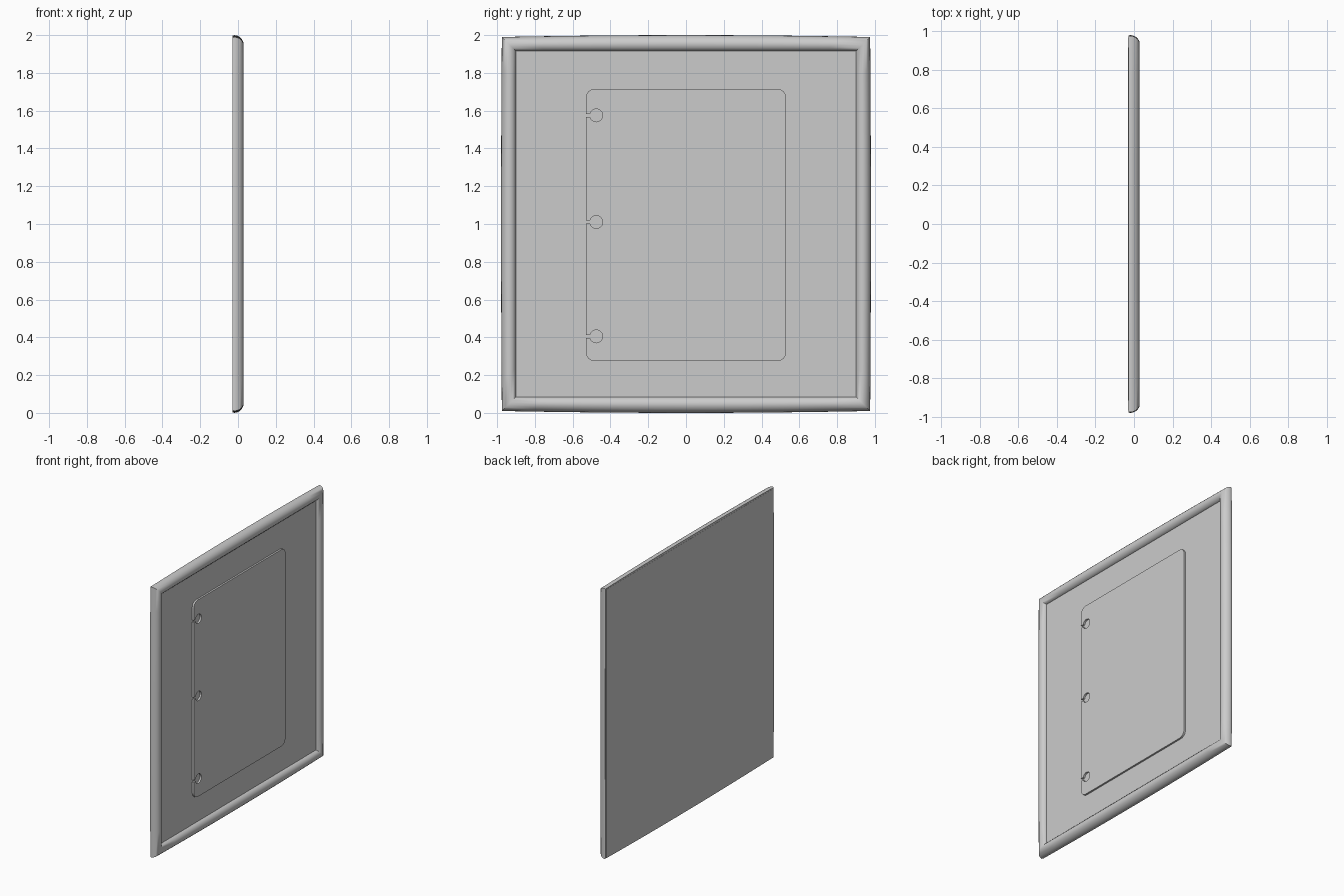
import bpy, bmesh, math

if "Cube" in bpy.data.objects:
    bpy.data.objects.remove(bpy.data.objects["Cube"])

ZC = 1.0  # centre height of the panel


def finish(bm, name, angle=40):
    bmesh.ops.recalc_face_normals(bm, faces=bm.faces[:])
    me = bpy.data.meshes.new(name)
    bm.to_mesh(me)
    bm.free()
    ob = bpy.data.objects.new(name, me)
    bpy.context.collection.objects.link(ob)
    bpy.ops.object.select_all(action='DESELECT')
    ob.select_set(True)
    bpy.context.view_layer.objects.active = ob
    bpy.ops.object.shade_smooth_by_angle(angle=math.radians(angle))
    return ob


def slab(name, outline, x0, x1):
    """Extrude a (y, z) outline from x0 to x1."""
    bm = bmesh.new()
    face = bm.faces.new([bm.verts.new((x0, y, z)) for y, z in outline])
    new = bmesh.ops.extrude_face_region(bm, geom=[face])['geom']
    bmesh.ops.translate(bm, vec=(x1 - x0, 0, 0),
                        verts=[v for v in new if isinstance(v, bmesh.types.BMVert)])
    return finish(bm, name, 30)


def arc(cy, cz, r, a0, a1, n):
    return [(cy + r * math.cos(math.radians(a0 + (a1 - a0) * i / n)),
             cz + r * math.sin(math.radians(a0 + (a1 - a0) * i / n))) for i in range(n + 1)]


# Frame: half-round moulding, mitred corners, edges bowed slightly outward
IY, IZ, W = 0.90, 0.915, 0.075
profile = [(0, -0.029), (0, 0.0), (0.006, 0.014), (0.016, 0.024), (0.03, 0.029), (0.043, 0.028),
           (0.056, 0.021), (0.066, 0.010), (0.073, -0.006), (0.075, -0.02), (0.072, -0.029)]
corners = [(-1, -1), (1, -1), (1, 1), (-1, 1)]
SEG = 12
bm = bmesh.new()
rings = []
for k in range(4):
    a, b = corners[k], corners[(k + 1) % 4]
    out = ((a[0] + b[0]) / 2, (a[1] + b[1]) / 2)
    for s in range(SEG):
        t = s / SEG
        bow = 1 - (2 * t - 1) ** 2
        ring = []
        for d, x in profile:
            u = a[0] + (b[0] - a[0]) * t
            v = a[1] + (b[1] - a[1]) * t
            y = u * (IY + d) + out[0] * bow * 0.004 * d / W
            z = v * (IZ + d) + out[1] * bow * 0.010 * d / W
            ring.append(bm.verts.new((x, y, ZC + z)))
        rings.append(ring)
n = len(profile)
for i, r in enumerate(rings):
    q = rings[(i + 1) % len(rings)]
    for j in range(n):
        bm.faces.new((r[j], r[(j + 1) % n], q[(j + 1) % n], q[j]))
finish(bm, "frame")

# Backing panel filling the frame
PY, PZ = IY + 0.065, IZ + 0.065
slab("backing_panel", [(sy * PY, ZC + sz * PZ) for sy, sz in corners], -0.03, 0.0)

# Thin sheet with rounded corners and three slotted holes along one edge
Y0, Y1, Z0, Z1, R = -0.53, 0.53, 0.275, 1.715, 0.045
outline = arc(Y0 + R, Z0 + R, R, 180, 270, 6) + arc(Y1 - R, Z0 + R, R, 270, 360, 6)
outline += arc(Y1 - R, Z1 - R, R, 0, 90, 6) + arc(Y0 + R, Z1 - R, R, 90, 180, 6)
HY, HR, GAP = -0.475, 0.034, 14
for hz in (1.575, 1.01, 0.405):
    hole = arc(HY, hz, HR, 180 - GAP, -180 + GAP, 20)
    outline += [(Y0, hole[0][1])] + hole + [(Y0, hole[-1][1])]
slab("paper_sheet", outline, -0.002, 0.013)
